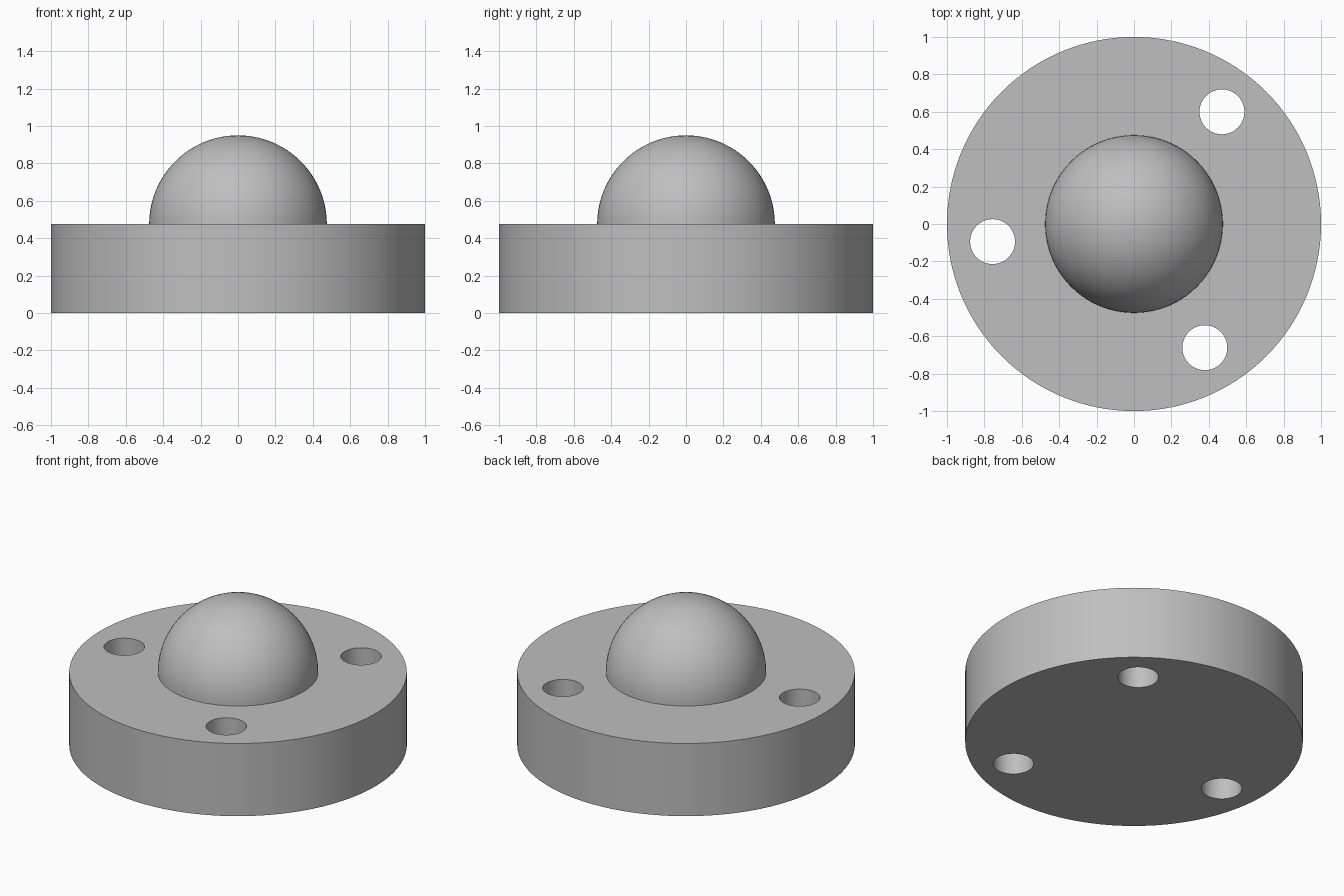
import bpy, math

if "Cube" in bpy.data.objects:
    bpy.data.objects.remove(bpy.data.objects["Cube"])

HEIGHT = 0.475       # disc thickness
DOME_R = 0.475
HOLE_R = 0.12
HOLE_RING = 0.762    # distance of the holes from the centre
HOLE_ANGLES = (51.9, 187.1, 299.8)

grey = bpy.data.materials.new("plain grey")
grey.diffuse_color = (0.52, 0.52, 0.52, 1)
grey.use_nodes = True
grey.node_tree.nodes["Principled BSDF"].inputs["Base Color"].default_value = grey.diffuse_color


def cylinder(name, radius, depth, x, y, z, sides):
    bpy.ops.mesh.primitive_cylinder_add(vertices=sides, radius=radius, depth=depth, location=(x, y, z))
    ob = bpy.context.object
    ob.name = name
    return ob


def smooth(ob):
    bpy.ops.object.select_all(action='DESELECT')
    ob.select_set(True)
    bpy.context.view_layer.objects.active = ob
    bpy.ops.object.shade_smooth_by_angle(angle=math.radians(30))


# Round base
base = cylinder("base", 1.0, HEIGHT, 0, 0, HEIGHT / 2, 128)
base.data.materials.append(grey)

# Three through holes
for i, deg in enumerate(HOLE_ANGLES):
    a = math.radians(deg)
    cutter = cylinder(f"hole_cutter_{i + 1}", HOLE_R, HEIGHT * 2,
                      HOLE_RING * math.cos(a), HOLE_RING * math.sin(a), HEIGHT / 2, 64)
    cut = base.modifiers.new("hole", 'BOOLEAN')
    cut.operation = 'DIFFERENCE'
    cut.solver = 'EXACT'
    cut.object = cutter
    bpy.context.view_layer.objects.active = base
    bpy.ops.object.modifier_apply(modifier=cut.name)
    bpy.data.objects.remove(cutter)
smooth(base)

# Half-sphere dome, revolved from a quarter-circle profile
RINGS, SIDES = 24, 96
verts = [(0, 0, DOME_R)]
for r in range(1, RINGS + 1):
    t = math.pi / 2 * r / RINGS
    for s in range(SIDES):
        p = 2 * math.pi * s / SIDES
        verts.append((DOME_R * math.sin(t) * math.cos(p), DOME_R * math.sin(t) * math.sin(p),
                      DOME_R * math.cos(t)))
faces = [(0, 1 + s, 1 + (s + 1) % SIDES) for s in range(SIDES)]
for r in range(RINGS - 1):
    u, v = 1 + r * SIDES, 1 + (r + 1) * SIDES
    for s in range(SIDES):
        n = (s + 1) % SIDES
        faces.append((u + s, v + s, v + n, u + n))
mesh = bpy.data.meshes.new("dome")
mesh.from_pydata(verts, [], faces)
mesh.materials.append(grey)
dome = bpy.data.objects.new("dome", mesh)
dome.location.z = HEIGHT
bpy.context.collection.objects.link(dome)
smooth(dome)
